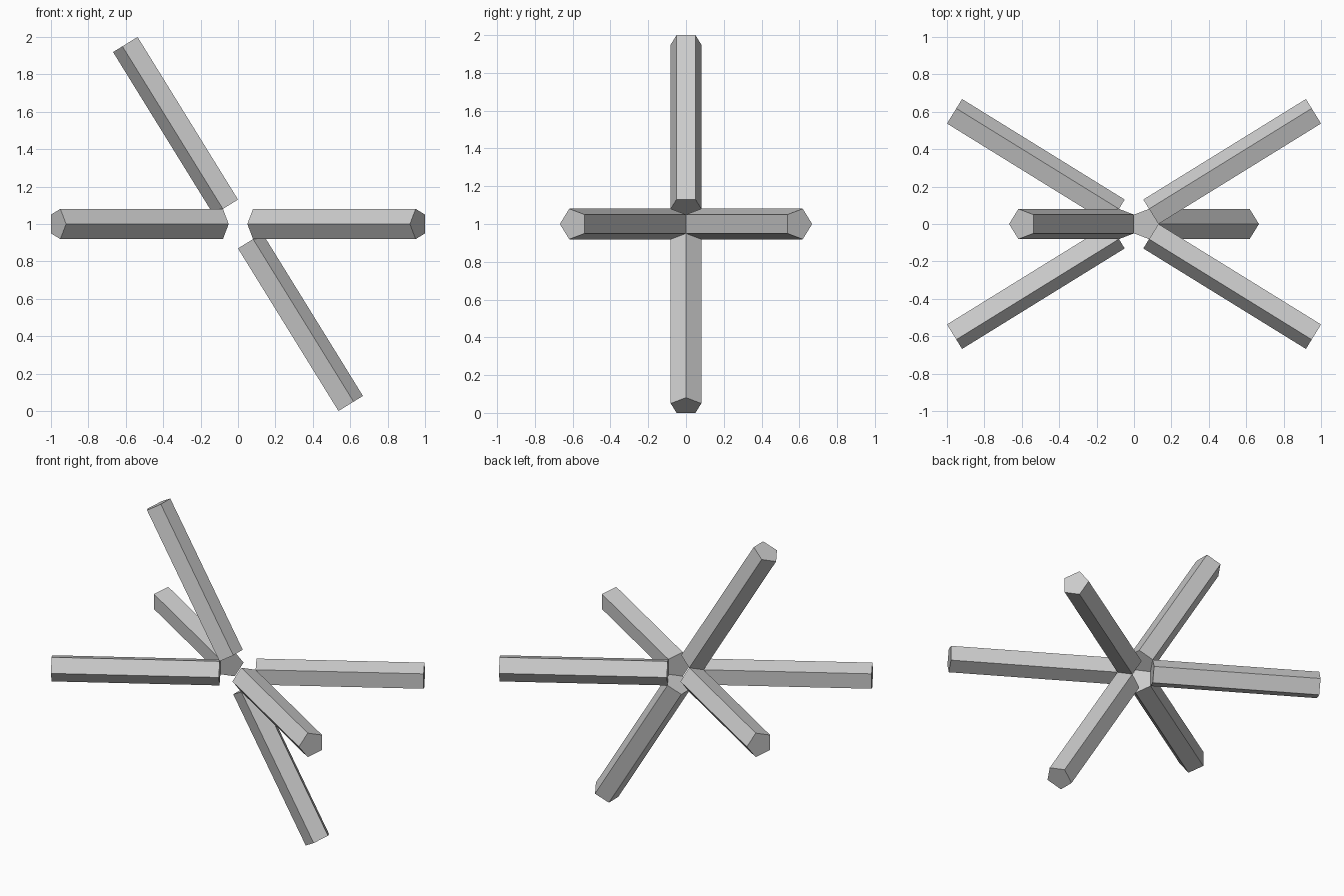
import bpy, bmesh, math
from mathutils import Vector

if "Cube" in bpy.data.objects:
    bpy.data.objects.remove(bpy.data.objects["Cube"])

INNER, OUTER, RADIUS = 0.111, 1.133, 0.085
PHI = (1 + math.sqrt(5)) / 2
CENTRE = Vector((0, 0, 1))


def pentagon_bar(name, long_dir, short_dir):
    """Five-sided bar along an icosahedron vertex axis."""
    axis = (PHI * long_dir + short_dir).normalized()
    ridge = (PHI * short_dir - long_dir).normalized()  # one corner points here
    side = axis.cross(ridge)
    bm = bmesh.new()
    ring = []
    for i in range(5):
        t = math.tau * i / 5
        ring.append(bm.verts.new(CENTRE + axis * INNER + RADIUS * (math.cos(t) * ridge + math.sin(t) * side)))
    cap = bm.faces.new(ring)
    out = bmesh.ops.extrude_face_region(bm, geom=[cap], use_keep_orig=True)
    top = [g for g in out["geom"] if isinstance(g, bmesh.types.BMVert)]
    bmesh.ops.translate(bm, verts=top, vec=axis * (OUTER - INNER))
    bmesh.ops.recalc_face_normals(bm, faces=bm.faces[:])
    mesh = bpy.data.meshes.new(name)
    bm.to_mesh(mesh)
    bm.free()
    bpy.context.collection.objects.link(bpy.data.objects.new(name, mesh))


X, Y, Z = Vector((1, 0, 0)), Vector((0, 1, 0)), Vector((0, 0, 1))

# four horizontal bars
for sx, lr in ((-1, "left"), (1, "right")):
    for sy, fb in ((-1, "front"), (1, "back")):
        pentagon_bar(f"{fb}_{lr}_bar", sx * X, sy * Y)

# two steep bars in the x-z plane
pentagon_bar("upper_bar", Z, -X)
pentagon_bar("lower_bar", -Z, X)
